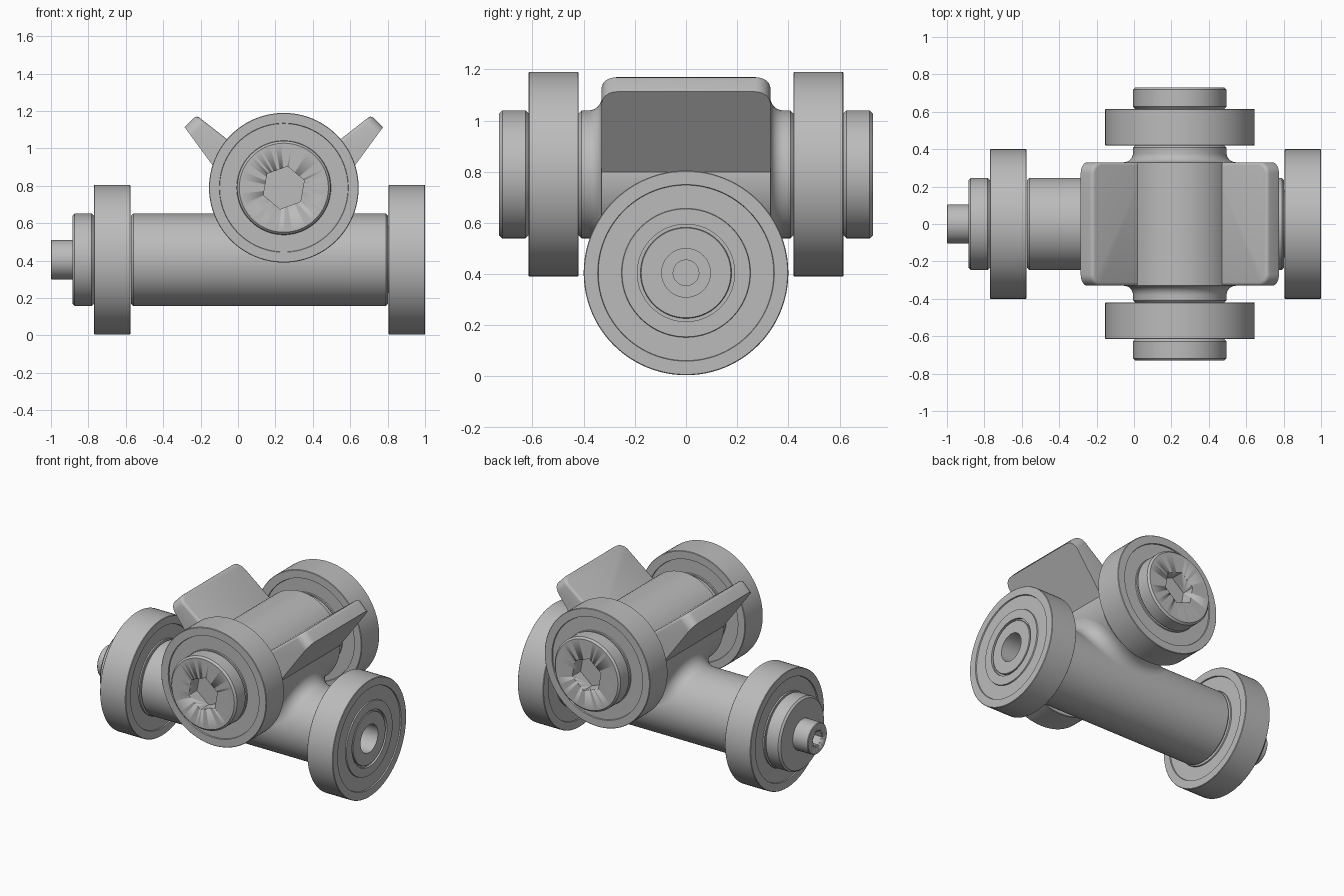
import bpy, bmesh, math
from mathutils import Matrix, Vector

cube = bpy.data.objects.get("Cube")
if cube:
    bpy.data.objects.remove(cube, do_unlink=True)

steel = bpy.data.materials.new("satin grey")
steel.use_nodes = True
GREY = (0.5, 0.5, 0.5, 1)
steel.diffuse_color = GREY
shader = next(n for n in steel.node_tree.nodes if n.type == 'BSDF_PRINCIPLED')
shader.inputs["Base Color"].default_value = GREY

R, TUBE = 0.30, 0.247                     # body and lower tube radii
LOW = Vector((0, 0, 0.405))               # lower axis, along x
HIGH = Vector((0.245, 0, 0.79))           # upper axis, along y
X, Y = Vector((1, 0, 0)), Vector((0, 1, 0))


def finish(name, bm, limit=35):
    """Turn a bmesh into an object, smooth except at sharp edges."""
    bmesh.ops.recalc_face_normals(bm, faces=bm.faces)
    for f in bm.faces:
        f.smooth = True
    for e in bm.edges:
        e.smooth = e.calc_face_angle(0) < math.radians(limit)
    mesh = bpy.data.meshes.new(name)
    bm.to_mesh(mesh)
    bm.free()
    mesh.materials.append(steel)
    obj = bpy.data.objects.new(name, mesh)
    bpy.context.collection.objects.link(obj)
    return obj


def revolve(name, profile, origin, axis, closed=False, segs=96, start=0):
    """Spin (radius, height) points about an axis."""
    bm = bmesh.new()
    c, s = math.cos(start), math.sin(start)
    verts = [bm.verts.new((r * c, r * s, h)) for r, h in profile]
    pairs = list(zip(verts, verts[1:]))
    if closed:
        pairs.append((verts[-1], verts[0]))
    edges = [bm.edges.new(p) for p in pairs]
    bmesh.ops.spin(bm, geom=verts + edges, axis=(0, 0, 1), cent=(0, 0, 0),
                   angle=math.tau, steps=segs, use_duplicate=False)
    bmesh.ops.remove_doubles(bm, verts=bm.verts, dist=1e-5)
    turn = Vector((0, 0, 1)).rotation_difference(axis).to_matrix().to_4x4()
    bm.transform(Matrix.Translation(origin) @ turn)
    return finish(name, bm)


def plug(r, lo, hi, c=0.012):
    """Profile of a solid cylinder with chamfered ends."""
    return [(0, lo), (r - c, lo), (r, lo + c), (r, hi - c), (r - c, hi), (0, hi)]


def hex_socket(target, origin, axis, radius, depth, top):
    cutter = revolve(target.name + "_socket_cutter",
                     [(0, top - depth), (radius, top - depth), (radius, top + 0.05), (0, top + 0.05)],
                     origin, axis, segs=6, start=math.radians(80))
    cutter.hide_render = True
    cutter.hide_set(True)
    mod = target.modifiers.new("socket", 'BOOLEAN')
    mod.operation, mod.solver, mod.object = 'DIFFERENCE', 'EXACT', cutter


def bearing(name, origin, axis, lo):
    """Ring with a stepped bore and a shallow seal recess on each face."""
    mid, half, d = lo + 0.0975, 0.0975, 0.008
    side = [(0.178, half - 0.015), (0.19, half - 0.015), (0.19, half), (0.25, half),
            (0.252, half - d), (0.343, half - d), (0.345, half), (0.397, half), (0.4, half - 0.003)]
    loop = [(r, mid + h) for r, h in side] + [(r, mid - h) for r, h in reversed(side)]
    revolve(name, loop, origin, axis, closed=True)


# Lower tube, its two bearings and end fittings
revolve("lower_tube", plug(TUBE, -0.572, 0.802), LOW, X)
bearing("left_end_bearing", LOW, X, 0.805)
bearing("right_end_bearing", LOW, -X, 0.575)
revolve("left_end_pin", [(0, 0.75), (0.178, 0.75), (0.178, 0.995), (0.175, 0.998), (0.095, 0.998),
                         (0.095, 0.85), (0.05, 0.85), (0.05, 0.8), (0, 0.8)], LOW, X)
stub = revolve("right_end_cap", [(0, 0.65), (0.17, 0.65), (0.17, 0.77), (0.235, 0.77), (0.247, 0.782),
                                 (0.247, 0.873), (0.235, 0.885), (0.105, 0.885), (0.105, 0.996),
                                 (0.101, 1.0), (0, 1.0)], LOW, -X)
hex_socket(stub, LOW, -X, 0.055, 0.06, 1.0)

# Upper body: barrel with a rounded step down to a neck at each end
f = 0.05
fillet = [(R - f * math.sin(a), 0.33 + f * (1 - math.cos(a)))
          for a in (i * math.pi / 16 for i in range(9))]
half = fillet + [(0.25, 0.408), (0.238, 0.42), (0, 0.42)]
revolve("upper_body", [(r, -h) for r, h in reversed(half)] + half, HIGH, Y)

# Upper bearings and socket caps, front and back
for name, axis in (("front", -Y), ("back", Y)):
    bearing(name + "_bearing", HIGH, axis, 0.42)
    cap = revolve(name + "_cap", [(0, 0.5), (0.17, 0.5), (0.17, 0.615)] + plug(0.25, 0.615, 0.73)[1:],
                  HIGH, axis)
    hex_socket(cap, HIGH, axis, 0.116, 0.09, 0.73)


# Rolling-ball blend between the upper body and the lower tube
def blend(ball=0.08, around=128, across=8):
    bm = bmesh.new()
    low, high = TUBE + ball, R + ball
    drop = HIGH.z - LOW.z
    widest = math.acos((drop - high) / low)
    rows = []
    for i in range(around):
        t = math.tau * i / around
        phi = widest * math.sin(t)
        y, z = low * math.sin(phi), LOW.z + low * math.cos(phi)
        x = math.sqrt(max(0, high ** 2 - (z - HIGH.z) ** 2))
        centre = Vector((HIGH.x + math.copysign(x, math.cos(t)), y, z))
        to_tube = (Vector((centre.x, 0, LOW.z)) - centre).normalized()
        to_body = (Vector((HIGH.x, y, HIGH.z)) - centre).normalized()
        rows.append([bm.verts.new(centre + ball * to_tube.slerp(to_body, k / across))
                     for k in range(across + 1)])
    for i, row in enumerate(rows):
        after = rows[(i + 1) % around]
        for k in range(across):
            bm.faces.new((row[k], after[k], after[k + 1], row[k + 1]))
    return finish("body_blend", bm, 60)


blend()

# Flared wings, mirrored about the upper axis
for name, side in (("left_wing", 1), ("right_wing", -1)):
    bm = bmesh.new()
    outline = [(0.18, 0.163), (0.467, 0.387), (0.53, 0.323), (0.22, -0.10)]
    base = bm.faces.new([bm.verts.new((x, -0.33, z)) for x, z in outline])
    moved = bmesh.ops.extrude_face_region(bm, geom=[base])["geom"]
    bmesh.ops.translate(bm, vec=(0, 0.66, 0),
                        verts=[v for v in moved if isinstance(v, bmesh.types.BMVert)])
    bmesh.ops.recalc_face_normals(bm, faces=bm.faces)
    # Round the tip corners, then soften the inner face
    tips = [e for e in bm.edges if all(v.co.x > 0.4 for v in e.verts)
            and abs(e.verts[0].co.y - e.verts[1].co.y) < 0.01]
    bmesh.ops.bevel(bm, geom=tips, offset=0.06, segments=8, profile=0.5, affect='EDGES')
    inner = max(bm.faces, key=lambda q: q.normal.dot(Vector((-0.61, 0, 0.79))))
    rim = [e for e in inner.edges if any(v.co.x > 0.2 for v in e.verts)]
    bmesh.ops.bevel(bm, geom=rim, offset=0.018, segments=3, profile=0.5, affect='EDGES')
    bm.transform(Matrix.Translation(HIGH) @ Matrix.Diagonal((side, 1, 1, 1)))
    finish(name, bm)
